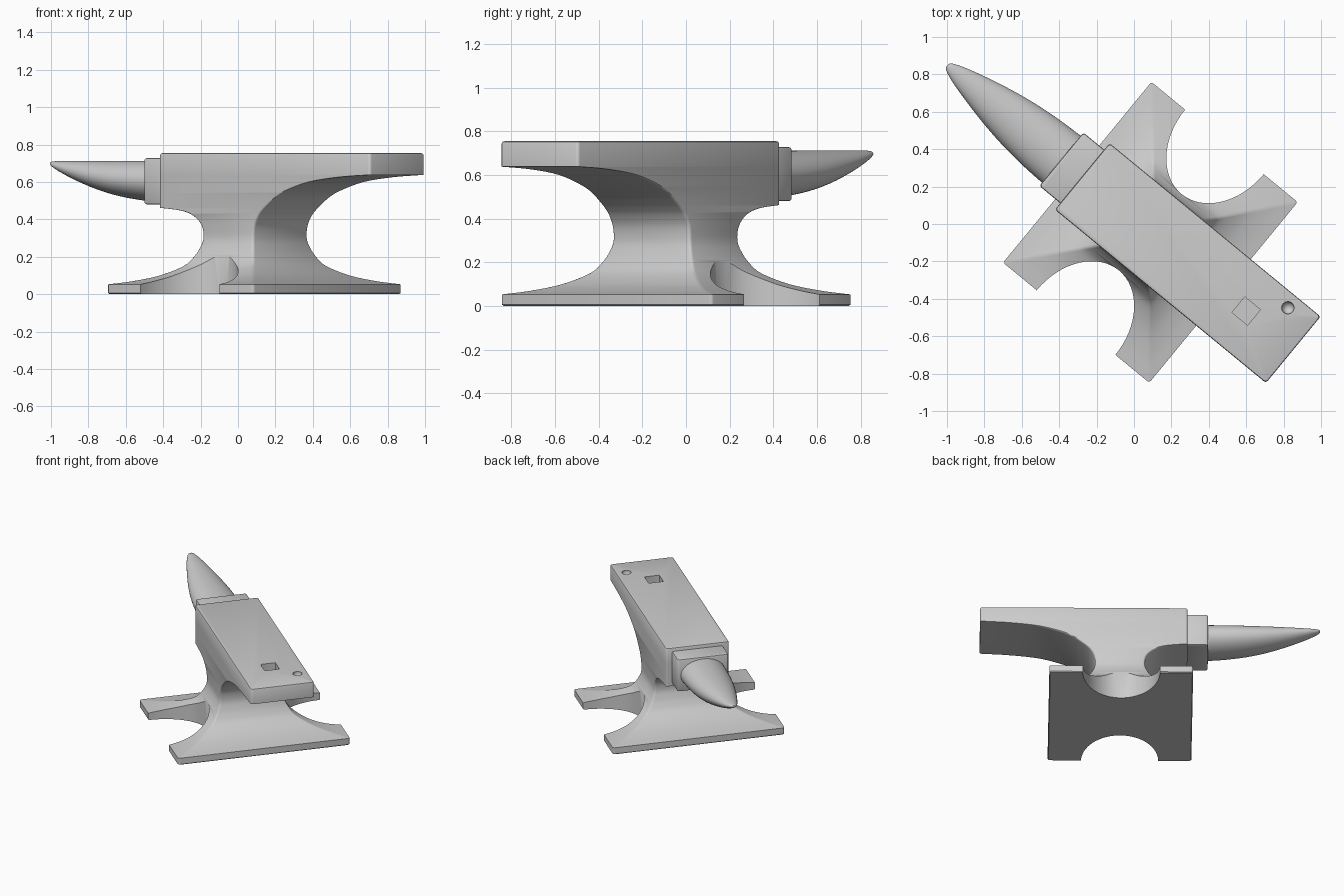
import bpy, bmesh, math
from mathutils import Matrix, Vector

if "Cube" in bpy.data.objects:
    bpy.data.objects.remove(bpy.data.objects["Cube"])

# Parts are built along local u (length) and v (width), then turned into place
PLACE = Matrix.Rotation(math.radians(-39.4), 4, 'Z') @ Matrix.Translation((0, 0.021, 0))


def loft(name, rings):
    """Skin a closed solid through rings of equal point count."""
    bm = bmesh.new()
    vs = [[bm.verts.new(p) for p in r] for r in rings]
    n = len(vs[0])
    for a, b in zip(vs, vs[1:]):
        for i in range(n):
            j = (i + 1) % n
            bm.faces.new((a[i], a[j], b[j], b[i]))
    bm.faces.new(vs[0][::-1])
    bm.faces.new(vs[-1])
    bmesh.ops.recalc_face_normals(bm, faces=bm.faces)
    me = bpy.data.meshes.new(name)
    bm.to_mesh(me)
    bm.free()
    me.transform(PLACE)
    ob = bpy.data.objects.new(name, me)
    bpy.context.collection.objects.link(ob)
    return ob


def rect(z, u0, u1, hv, inset=0.0, r=0.015):
    """Horizontal rounded rectangle."""
    u0, u1, hv = u0 + inset, u1 - inset, hv - inset
    pts = []
    for k, (cu, cv) in enumerate(((u1 - r, hv - r), (u0 + r, hv - r),
                                  (u0 + r, r - hv), (u1 - r, r - hv))):
        for s in range(4):
            a = math.pi / 2 * (k + s / 3)
            pts.append((cu + r * math.cos(a), cv + r * math.sin(a), z))
    return pts


def ellipse(z, u, v, a, b, n=64):
    return [(u + a * math.cos(2 * math.pi * i / n), v + b * math.sin(2 * math.pi * i / n), z)
            for i in range(n)]


def smooth(pts, steps=4):
    """Catmull-Rom refinement of a list of tuples."""
    p = [Vector(q) for q in pts]
    p = [2 * p[0] - p[1]] + p + [2 * p[-1] - p[-2]]
    out = []
    for i in range(1, len(p) - 2):
        a, b, c, d = p[i - 1:i + 3]
        for s in range(steps):
            t = s / steps
            out.append(0.5 * (2 * b + (c - a) * t + (2 * a - 5 * b + 4 * c - d) * t * t
                              + (3 * b - a - 3 * c + d) * t ** 3))
    return out + [p[-2]]


def cut(target, cutter):
    m = target.modifiers.new("cut", 'BOOLEAN')
    m.operation, m.solver, m.object = 'DIFFERENCE', 'EXACT', cutter
    bpy.context.view_layer.objects.active = target
    bpy.ops.object.modifier_apply(modifier=m.name)
    bpy.data.objects.remove(cutter)


# Body: flared foot, waist, then heel and face, as (z, u0, u1, half width)
foot = [(z, -0.075 - 0.335 * t, 0.277 + 0.325 * t, 0.23 + 0.395 * t) for z, t in
        ((0.053, 1), (0.07, 0.74), (0.10, 0.46), (0.15, 0.21), (0.20, 0.10), (0.25, 0.035), (0.30, 0))]
waist = [(0.365, -0.086, 0.283, 0.23), (0.417, -0.14, 0.31, 0.23),
         (0.447, -0.23, 0.338, 0.23), (0.462, -0.375, 0.355, 0.23)]
heel = [(0.462, -0.375, 0.355, 0.23), (0.51, -0.375, 0.42, 0.23), (0.55, -0.375, 0.50, 0.23),
        (0.60, -0.375, 0.67, 0.23), (0.626, -0.375, 0.878, 0.23), (0.638, -0.375, 1.085, 0.23)]
base, top = foot[0][1:], heel[-1][1:]
rings = [rect(0, *base, inset=0.006), rect(0.006, *base)]
rings += [rect(*q) for q in smooth([list(f) for f in foot + waist])[:-1]]
rings += [rect(*q) for q in smooth([list(h) for h in heel])]
rings += [rect(0.745, *top), rect(0.752, *top, inset=0.003), rect(0.755, *top, inset=0.01)]
body = loft("anvil_body", rings)

# Rounded notches between the feet
for side in (-1, 1):
    cut(body, loft("notch_cutter", [ellipse(z, 0.095, side * 0.626, 0.272, 0.362)
                                    for z in (-0.1, 0.42)]))

# Square hole and round dimple in the face
cut(body, loft("square_hole_cutter", [rect(z, 0.705, 0.813, 0.054, r=0.002) for z in (0.69, 0.80)]))
R = 0.033
dimple = [ellipse(0.745 - R * math.cos(a), 0.92, 0.155, R * math.sin(a), R * math.sin(a), 24)
          for a in (0.1, 0.4, 0.7, 1.0, 1.3, math.pi / 2)]
dimple.append(ellipse(0.80, 0.92, 0.155, R, R, 24))
cut(body, loft("round_hole_cutter", dimple))

# Step block between face and horn
s = (-0.52, -0.33, 0.185)
step = loft("step", [rect(0.48, *s, inset=0.01), rect(0.483, *s, inset=0.003), rect(0.49, *s),
                     rect(0.718, *s), rect(0.725, *s, inset=0.003), rect(0.728, *s, inset=0.01)])

# Tapered horn: (u, half width, underside z, top z)
horn_pts = [[-0.50, 0.163, 0.488, 0.713], [-0.65, 0.157, 0.50, 0.713], [-0.80, 0.143, 0.52, 0.713],
            [-0.95, 0.119, 0.553, 0.713], [-1.10, 0.086, 0.60, 0.713], [-1.22, 0.054, 0.646, 0.712],
            [-1.285, 0.030, 0.676, 0.711], [-1.306, 0.015, 0.690, 0.708], [-1.310, 0.002, 0.699, 0.702]]
horn = loft("horn", [[(u, w * math.cos(2 * math.pi * i / 48),
                       (lo + hi) / 2 + (hi - lo) / 2 * math.sin(2 * math.pi * i / 48))
                      for i in range(48)] for u, w, lo, hi in smooth(horn_pts)])

# Smooth shading with crisp edges
bpy.ops.object.select_all(action='DESELECT')
for ob in (body, step, horn):
    ob.select_set(True)
bpy.context.view_layer.objects.active = body
bpy.ops.object.shade_smooth_by_angle(angle=math.radians(35))
